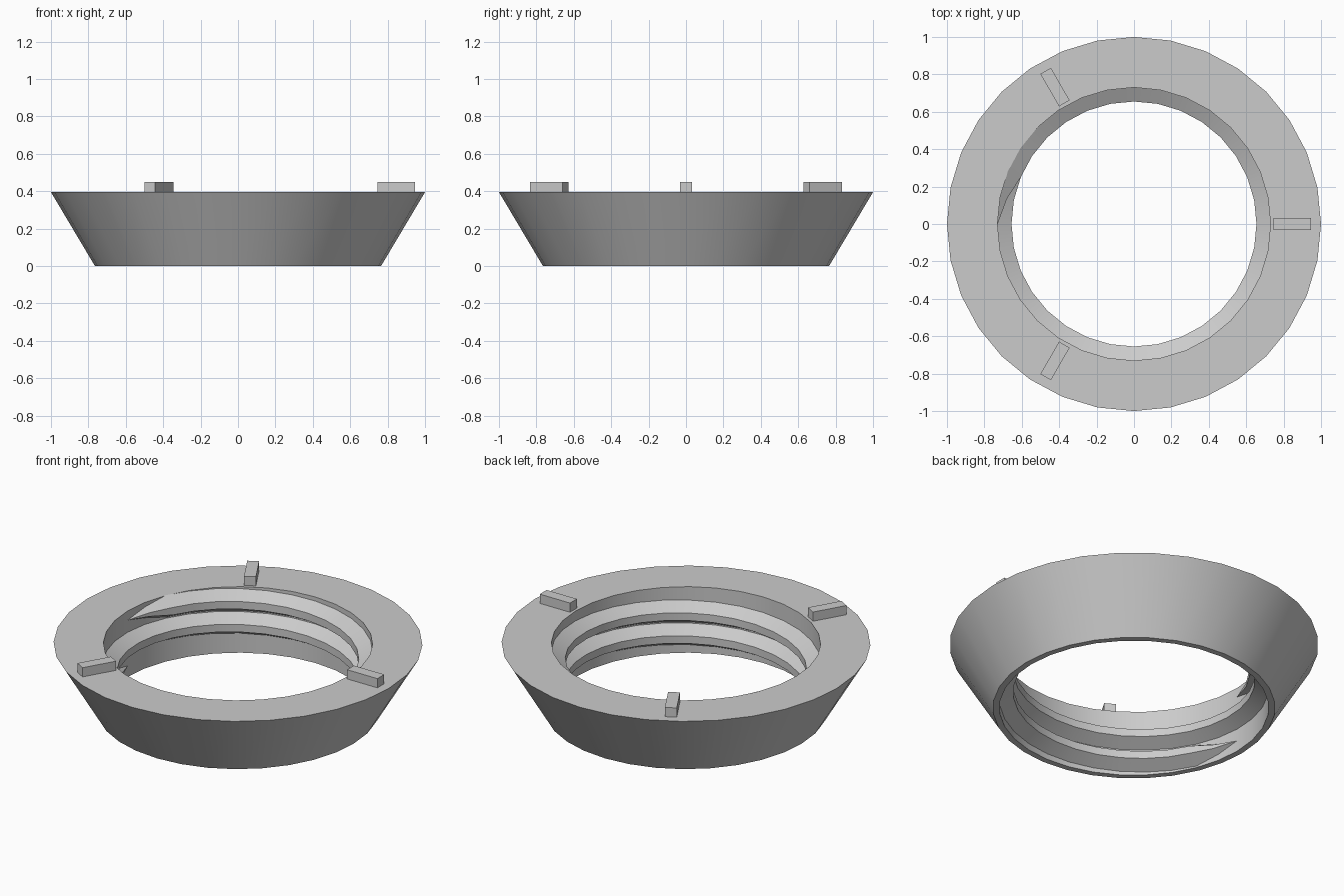
import bpy, bmesh, math

SIDES = 32
WALL, CREST = 0.73, 0.655      # bore radius and thread crest radius
HEIGHT, PITCH, TURNS = 0.395, 0.137, 2
BASE, TIP = 0.0655, 0.0225     # half heights of the thread at root and crest

cube = bpy.data.objects.get("Cube")
if cube:
    bpy.data.objects.remove(cube, do_unlink=True)

grey = bpy.data.materials.new("plain_grey")
grey.use_nodes = True
grey.diffuse_color = (0.6, 0.6, 0.6, 1)
grey.node_tree.nodes["Principled BSDF"].inputs["Base Color"].default_value = (0.6, 0.6, 0.6, 1)


def finish(name, bm, smooth=True):
    """Turn a bmesh into a named, shaded object."""
    bmesh.ops.recalc_face_normals(bm, faces=bm.faces[:])
    mesh = bpy.data.meshes.new(name)
    bm.to_mesh(mesh)
    bm.free()
    mesh.materials.append(grey)
    obj = bpy.data.objects.new(name, mesh)
    bpy.context.scene.collection.objects.link(obj)
    if smooth:
        bpy.ops.object.select_all(action="DESELECT")
        obj.select_set(True)
        bpy.context.view_layer.objects.active = obj
        bpy.ops.object.shade_smooth_by_angle(angle=math.radians(30))
    return obj


def loft(bm, sections, closed):
    """Skin a row of (angle, [(radius, z), ...]) sections."""
    rows = [[bm.verts.new((r * math.cos(a), r * math.sin(a), z)) for r, z in pts]
            for a, pts in sections]
    n = len(rows[0])
    pairs = list(zip(rows, rows[1:]))
    if closed:
        pairs.append((rows[-1], rows[0]))
    for p, q in pairs:
        for i in range(n):
            j = (i + 1) % n
            bm.faces.new((p[i], p[j], q[j], q[i]))
    if not closed:
        bm.faces.new(rows[0])
        bm.faces.new(rows[-1][::-1])


# Conical ring with a straight bore
bm = bmesh.new()
profile = [(0.765, 0), (1.0, HEIGHT), (WALL, HEIGHT), (WALL, 0)]
loft(bm, [(math.tau * i / SIDES, profile) for i in range(SIDES)], True)
finish("tapered_ring", bm)

# Internal helical thread, fading into the wall at both ends
bm = bmesh.new()
steps = SIDES * TURNS
sections = []
for i in range(steps + 1):
    fade = max(0.01, min(1, i / 2, (steps - i) / 2))
    z = BASE + PITCH * i / SIDES
    root, crest = WALL + 0.001, WALL - (WALL - CREST) * fade
    sections.append((math.pi + math.tau * i / SIDES,
                     [(root, z - BASE * fade), (crest, z - TIP * fade),
                      (crest, z + TIP * fade), (root, z + BASE * fade)]))
loft(bm, sections, False)
finish("inner_thread", bm)

# Three radial lugs on the top face
for i, label in enumerate(("left", "back_right", "front_right")):
    bm = bmesh.new()
    bmesh.ops.create_cube(bm, size=1)
    bmesh.ops.scale(bm, vec=(0.2, 0.065, 0.065), verts=bm.verts[:])
    bmesh.ops.translate(bm, vec=(0.845, 0, 0.4175), verts=bm.verts[:])
    lug = finish(label + "_lug", bm, smooth=False)
    lug.rotation_euler.z = math.tau * i / 3
